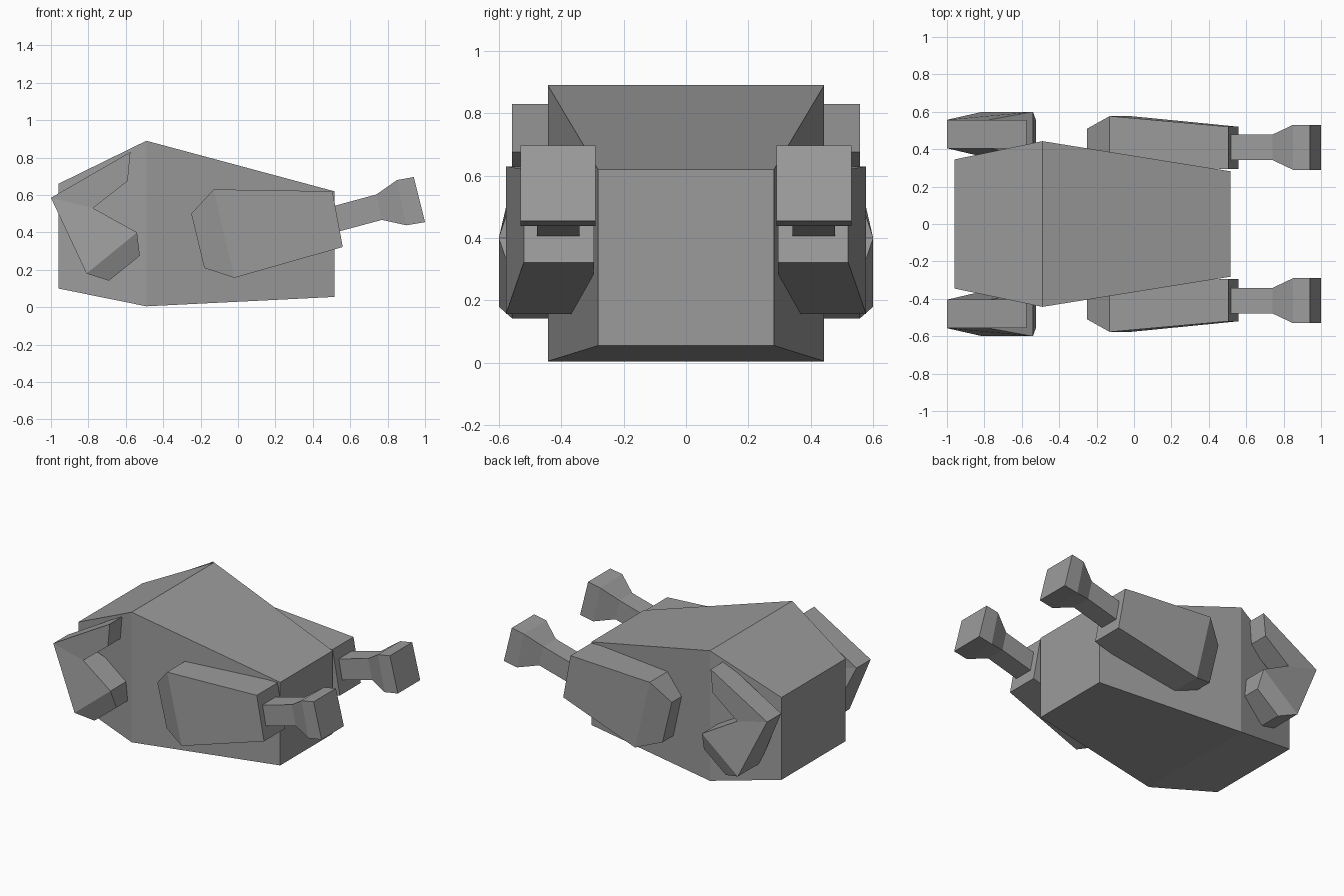
import bpy
import bmesh

cube = bpy.data.objects.get("Cube")
if cube:
    bpy.data.objects.remove(cube, do_unlink=True)

grey = bpy.data.materials.new("plain grey")
grey.use_nodes = True
colour = (0.33, 0.33, 0.33, 1)
grey.diffuse_color = colour
grey.node_tree.nodes["Principled BSDF"].inputs["Base Color"].default_value = colour


def loft(name, sections, mirror=False):
    """Join four-cornered sections: (upper xz, lower xz, inner y, outer y)."""
    bm = bmesh.new()
    rings = []
    for (ux, uz), (lx, lz), inner, outer in sections:
        corners = [(ux, inner, uz), (ux, outer, uz), (lx, outer, lz), (lx, inner, lz)]
        rings.append([bm.verts.new(c) for c in corners])
    for a, b in zip(rings, rings[1:]):
        for i in range(4):
            j = (i + 1) % 4
            bm.faces.new((a[i], a[j], b[j], b[i]))
    bm.faces.new(rings[0])
    bm.faces.new(rings[-1])
    bmesh.ops.recalc_face_normals(bm, faces=bm.faces)
    mesh = bpy.data.meshes.new(name)
    bm.to_mesh(mesh)
    bm.free()
    mesh.materials.append(grey)
    obj = bpy.data.objects.new(name, mesh)
    bpy.context.collection.objects.link(obj)
    if mirror:
        mod = obj.modifiers.new("mirror", "MIRROR")
        mod.use_axis = (False, True, False)
        mod.use_mirror_merge = False
    return obj


# Faceted body, widest near the breast
loft("body", [
    ((-0.96, 0.66), (-0.96, 0.10), -0.345, 0.345),
    ((-0.49, 0.89), (-0.49, 0.005), -0.443, 0.443),
    ((0.515, 0.62), (0.515, 0.055), -0.282, 0.282),
])

# Thighs on both sides
loft("thighs", [
    ((-0.25, 0.50), (-0.18, 0.21), 0.34, 0.51),
    ((-0.13, 0.63), (-0.02, 0.157), 0.30, 0.577),
    ((0.505, 0.62), (0.56, 0.322), 0.295, 0.52),
], mirror=True)

# Leg bones with knobbed ends
loft("leg_bones", [
    ((0.49, 0.535), (0.52, 0.40), 0.342, 0.478),
    ((0.74, 0.603), (0.77, 0.467), 0.342, 0.478),
    ((0.85, 0.68), (0.90, 0.438), 0.29, 0.53),
    ((0.94, 0.696), (1.0, 0.455), 0.29, 0.53),
], mirror=True)

# Folded wings
loft("wings", [
    ((-0.575, 0.83), (-0.59, 0.675), 0.405, 0.557),
    ((-1.0, 0.585), (-0.775, 0.53), 0.405, 0.557),
    ((-0.81, 0.18), (-0.54, 0.40), 0.36, 0.60),
    ((-0.69, 0.142), (-0.525, 0.275), 0.405, 0.557),
], mirror=True)
